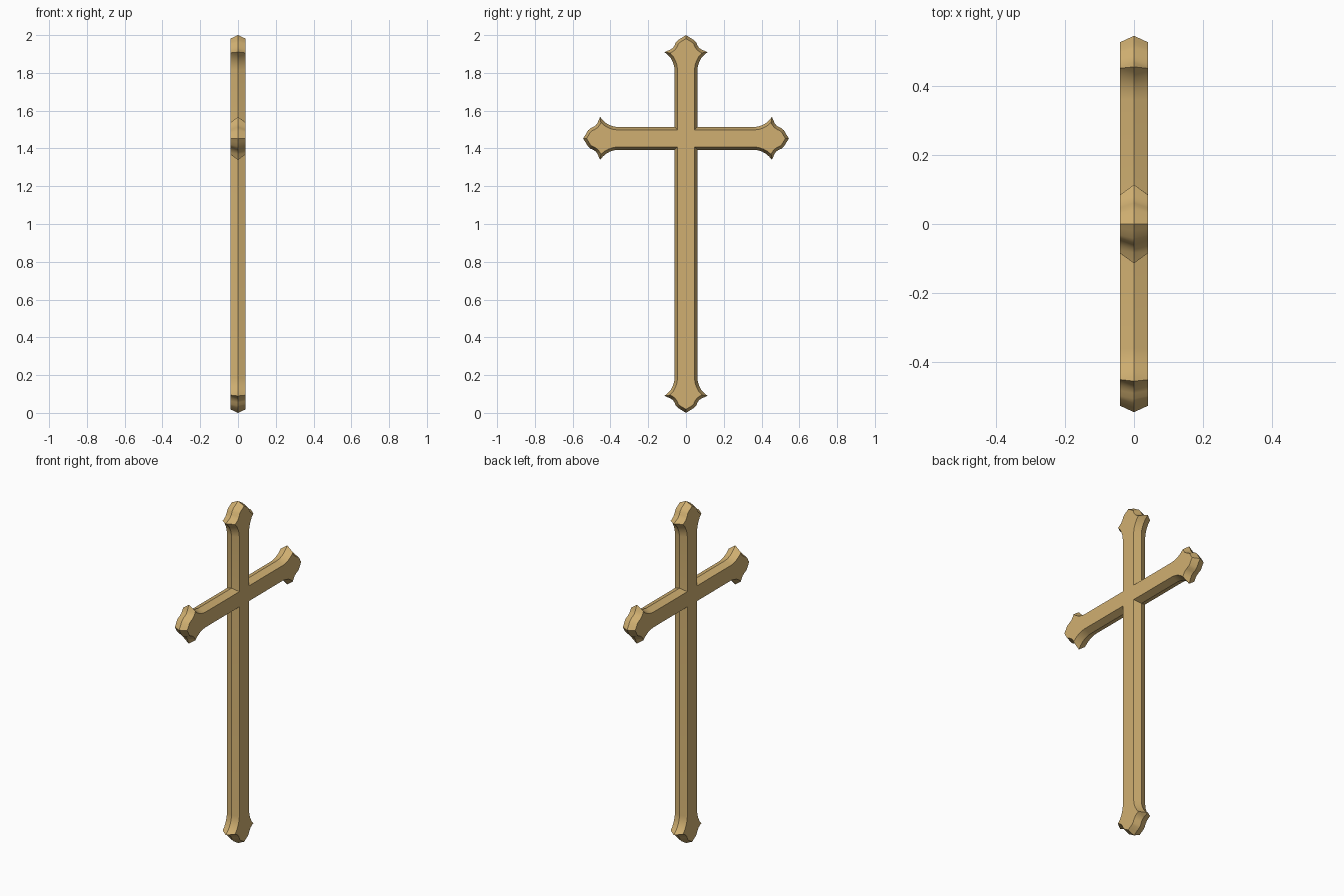
import bpy, bmesh, math
from mathutils import Vector

if "Cube" in bpy.data.objects:
    bpy.data.objects.remove(bpy.data.objects["Cube"])

ZC, HALF_T, INSET = 1.453, 0.04, 0.0155   # crossbar height, half thickness, bevel inset
W = 0.06                                  # arm half width

gold = bpy.data.materials.new("antique gold")
gold.diffuse_color = (0.63, 0.43, 0.165, 1)
gold.use_nodes = True
gold.node_tree.nodes["Principled BSDF"].inputs["Base Color"].default_value = gold.diffuse_color

# Half profile of a flared arm end: (half width, distance from tip), crossing to tip
FLARE = [(W, 0.185), (0.063, 0.163), (0.070, 0.142), (0.081, 0.122),
         (0.096, 0.105), (0.114, 0.090),
         (0.083, 0.077), (0.070, 0.068), (0.061, 0.055), (0.054, 0.039), (0.042, 0.026), (0.020, 0.013)]

# Outline of all four arms, counterclockwise, around the crossing
outline = []
for direction, length in (((1, 0), 0.545), ((0, 1), 2.0 - ZC),
                          ((-1, 0), 0.545), ((0, -1), ZC)):
    d = Vector(direction)
    s = Vector((-d.y, d.x))
    half = [(w, length - t) for w, t in FLARE]
    pts = [(-w, a) for w, a in half] + [(0, length)]
    pts += [(w, a) for w, a in reversed(half)] + [(W, W)]
    outline += [d * a + s * w for w, a in pts]


def inset(points, dist):
    """Mitred inward offset of a counterclockwise outline."""
    result = []
    for i, p in enumerate(points):
        a = (p - points[i - 1]).normalized()
        b = (points[(i + 1) % len(points)] - p).normalized()
        na, nb = Vector((-a.y, a.x)), Vector((-b.y, b.x))
        result.append(p + (na + nb) * dist / (1 + na.dot(nb)))
    return result


# Cross: wide middle ridge with bevelled sides to flat front and back faces
bm = bmesh.new()
face_line = inset(outline, INSET)
rings = [[bm.verts.new((x, p.x, p.y + ZC)) for p in line]
         for x, line in ((-HALF_T, face_line), (0, outline), (HALF_T, face_line))]
n = len(outline)
for lo, hi in zip(rings, rings[1:]):
    for i in range(n):
        j = (i + 1) % n
        bm.faces.new((lo[i], lo[j], hi[j], hi[i]))
bm.faces.new(rings[2])
bm.faces.new(rings[0][::-1])
bmesh.ops.recalc_face_normals(bm, faces=bm.faces)
bmesh.ops.triangulate(bm, faces=[f for f in bm.faces if len(f.verts) > 4])

mesh = bpy.data.meshes.new("cross")
bm.to_mesh(mesh)
bm.free()
mesh.materials.append(gold)
cross = bpy.data.objects.new("cross", mesh)
bpy.context.collection.objects.link(cross)
bpy.context.view_layer.objects.active = cross
cross.select_set(True)
bpy.ops.object.shade_smooth_by_angle(angle=math.radians(25))
